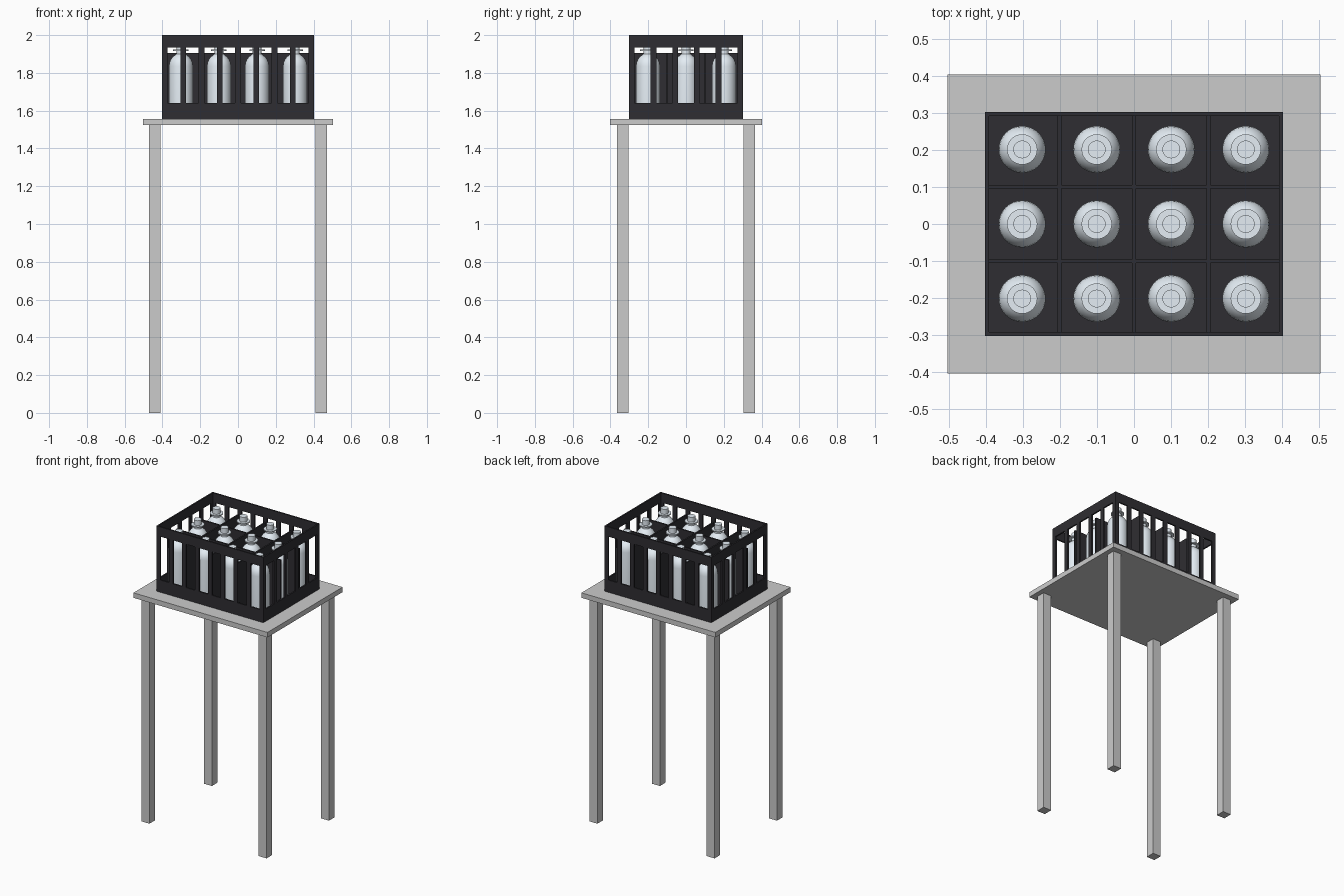
import bpy, bmesh
from mathutils import Matrix, Vector

if "Cube" in bpy.data.objects:
    bpy.data.objects.remove(bpy.data.objects["Cube"])


def material(name, color):
    m = bpy.data.materials.new(name)
    m.diffuse_color = color
    m.use_nodes = True
    m.node_tree.nodes["Principled BSDF"].inputs["Base Color"].default_value = m.diffuse_color
    return m


DARK = material("dark_plastic", (0.028, 0.027, 0.032, 1))
GLASS = material("pale_blue", (0.78, 0.85, 0.91, 1))


def boxes(name, spans, mat=None):
    """One object from boxes given as (x0, x1, y0, y1, z0, z1)."""
    bm = bmesh.new()
    for x0, x1, y0, y1, z0, z1 in spans:
        mid = Vector((x0 + x1, y0 + y1, z0 + z1)) / 2
        size = (x1 - x0, y1 - y0, z1 - z0, 1)
        bmesh.ops.create_cube(bm, size=1, matrix=Matrix.Translation(mid) @ Matrix.Diagonal(size))
    me = bpy.data.meshes.new(name)
    bm.to_mesh(me)
    bm.free()
    ob = bpy.data.objects.new(name, me)
    bpy.context.collection.objects.link(ob)
    if mat:
        me.materials.append(mat)
    return ob


# Table
TX, TY, TOP, UNDER = 0.503, 0.403, 1.557, 1.523
boxes("table_top", [(-TX, TX, -TY, TY, UNDER, TOP)])
for sx, side in ((-1, "left"), (1, "right")):
    for sy, end in ((-1, "front"), (1, "back")):
        x, y, h = sx * 0.44, sy * 0.335, 0.03
        boxes(f"{end}_{side}_leg", [(x - h, x + h, y - h, y + h, 0, UNDER)])

# Crate: floor, lower band, upper rim
CX, CY, T, W = 0.402, 0.302, 0.01, 0.03
LOW, HIGH = 1.64, 1.935
FLOOR = TOP + 0.012


def ring(z0, z1):
    out = []
    for s in (-1, 1):
        ya, yb = sorted((s * CY, s * (CY - T)))
        xa, xb = sorted((s * CX, s * (CX - T)))
        out.append((-CX, CX, ya, yb, z0, z1))
        out.append((xa, xb, -CY + T, CY - T, z0, z1))
    return out


boxes("crate_floor", [(-CX + T, CX - T, -CY + T, CY - T, TOP, FLOOR)], DARK)
boxes("crate_lower_band", ring(TOP, LOW), DARK)
boxes("crate_upper_rim", ring(HIGH, 2.0), DARK)

# Upright slats, evenly spaced between corner posts
slats = []
for s in (-1, 1):
    ya, yb = sorted((s * CY, s * (CY - T)))
    xa, xb = sorted((s * CX, s * (CX - T)))
    for i in range(9):
        x = -CX + (2 * CX - W) * i / 8
        slats.append((x, x + W, ya, yb, LOW, HIGH))
    for i in range(6):
        y = -CY + (2 * CY - W) * i / 5
        a, b = max(y, -CY + T), min(y + W, CY - T)
        slats.append((xa, xb, a, b, LOW, HIGH))
boxes("crate_slats", slats, DARK)

# Inner dividers
P, D, DTOP = 0.2013, 0.005, 1.905
boxes("long_dividers", [(-CX + T, CX - T, y - D, y + D, FLOOR, DTOP)
                        for y in (-P / 2, P / 2)], DARK)
boxes("cross_dividers", [(x - D, x + D, -CY + T, CY - T, FLOOR, DTOP)
                         for x in (-P, 0, P)], DARK)

# Bottle: lathed profile (radius, height)
PROFILE = [(0, FLOOR), (0.058, FLOOR), (0.0635, FLOOR + 0.008), (0.0635, 1.835),
           (0.061, 1.853), (0.055, 1.869), (0.045, 1.883), (0.033, 1.893),
           (0.024, 1.90), (0.024, 1.917), (0.041, 1.917), (0.041, 1.924),
           (0.024, 1.924), (0.024, 1.957), (0, 1.957)]
bm = bmesh.new()
verts = [bm.verts.new((r, 0, z)) for r, z in PROFILE]
edges = [bm.edges.new(pair) for pair in zip(verts, verts[1:])]
bmesh.ops.spin(bm, geom=verts + edges, cent=(0, 0, 0), axis=(0, 0, 1),
               angle=6.283185307, steps=32, use_merge=False)
bmesh.ops.remove_doubles(bm, verts=bm.verts, dist=1e-4)
bmesh.ops.recalc_face_normals(bm, faces=bm.faces)
bottle = bpy.data.meshes.new("bottle")
bm.to_mesh(bottle)
bm.free()
bottle.materials.append(GLASS)

# Four by three grid of bottles sharing one mesh
for j in range(3):
    for i in range(4):
        ob = bpy.data.objects.new(f"bottle_{j * 4 + i + 1}", bottle)
        ob.location = ((i - 1.5) * P, (j - 1) * P, 0)
        bpy.context.collection.objects.link(ob)
first = bpy.data.objects["bottle_1"]
bpy.context.view_layer.objects.active = first
first.select_set(True)
bottle.shade_smooth()
bottle.set_sharp_from_angle(angle=0.6)
